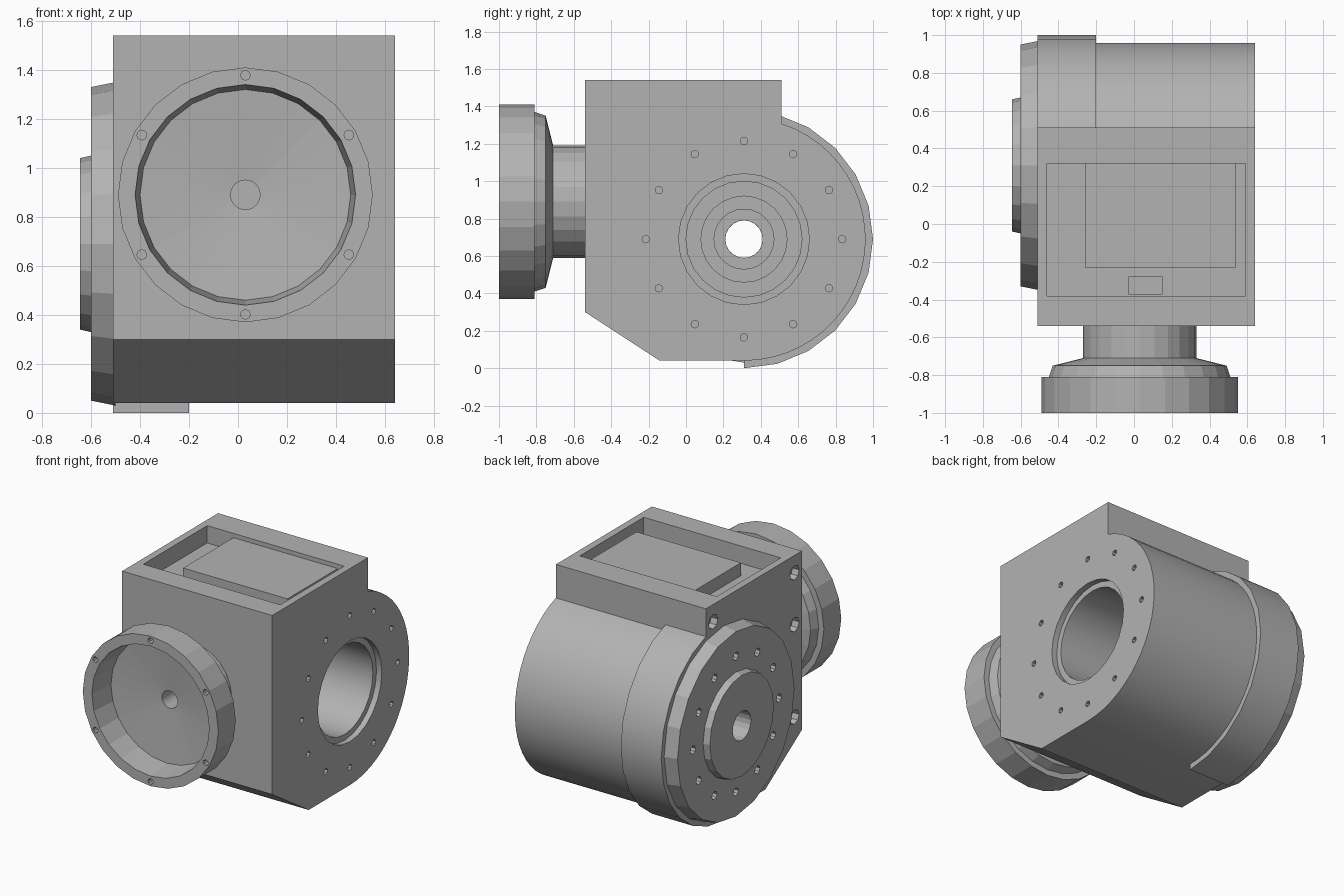
import bpy, bmesh
from math import pi, sin, cos, tau, radians

old = bpy.data.objects.get("Cube")
if old:
    bpy.data.objects.remove(old, do_unlink=True)

GREY = (0.45, 0.45, 0.45, 1)
metal = bpy.data.materials.new("machined grey")
metal.use_nodes = True
metal.diffuse_color = GREY
metal.node_tree.nodes["Principled BSDF"].inputs["Base Color"].default_value = GREY

BORE = (0.31, 0.69)     # y, z of the main cross axis
NECK = (0.03, 0.89)     # x, z of the front port axis


def finish(name, bm):
    bmesh.ops.recalc_face_normals(bm, faces=bm.faces)
    mesh = bpy.data.meshes.new(name)
    bm.to_mesh(mesh)
    bm.free()
    obj = bpy.data.objects.new(name, mesh)
    bpy.context.collection.objects.link(obj)
    mesh.materials.append(metal)
    return obj


def place(axis, centre, along, r, t):
    u, v = centre[0] + r * cos(t), centre[1] + r * sin(t)
    return (along, u, v) if axis == "x" else (u, along, v)


def add_lathe(bm, axis, centre, profile, seg, closed):
    """Spin (position, radius) points; a closed profile makes a tube, an open one is capped."""
    rings = [[bm.verts.new(place(axis, centre, a, r, tau * i / seg)) for i in range(seg)]
             for a, r in profile]
    pairs = list(zip(rings, rings[1:]))
    if closed:
        pairs.append((rings[-1], rings[0]))
    else:
        bm.faces.new(rings[0])
        bm.faces.new(rings[-1])
    for p, q in pairs:
        for i in range(seg):
            j = (i + 1) % seg
            bm.faces.new((p[i], p[j], q[j], q[i]))


def lathe(name, axis, centre, profile, seg, closed=True):
    bm = bmesh.new()
    add_lathe(bm, axis, centre, profile, seg, closed)
    return finish(name, bm)


def extrude_x(name, outline, x0, x1):
    bm = bmesh.new()
    a, b = ([bm.verts.new((x, y, z)) for y, z in outline] for x in (x0, x1))
    bm.faces.new(a)
    bm.faces.new(b)
    for i in range(len(a)):
        j = (i + 1) % len(a)
        bm.faces.new((a[i], a[j], b[j], b[i]))
    return finish(name, bm)


def box(name, x, y, z):
    return extrude_x(name, [(y[0], z[0]), (y[1], z[0]), (y[1], z[1]), (y[0], z[1])], *x)


def arc(r, start, end, steps):
    return [(BORE[0] + r * cos(t), BORE[1] + r * sin(t))
            for t in (radians(start + (end - start) * i / steps) for i in range(steps + 1))]


def hole_set(name, axis, centres, x0, x1, r):
    bm = bmesh.new()
    for c in centres:
        add_lathe(bm, axis, c, [(x0, r), (x1, r)], 8, False)
    return finish(name, bm)


def bolt_circle(centre, r, angles):
    return [(centre[0] + r * cos(radians(a)), centre[1] + r * sin(radians(a))) for a in angles]


def cut(obj, cutter):
    cutter.hide_render = True
    mod = obj.modifiers.new("cut", "BOOLEAN")
    mod.operation = "DIFFERENCE"
    mod.solver = "EXACT"
    mod.object = cutter
    bpy.context.view_layer.objects.active = obj
    bpy.ops.object.modifier_apply(modifier=mod.name)
    bpy.data.objects.remove(cutter, do_unlink=True)


def smooth(obj, degrees=30):
    bpy.ops.object.select_all(action="DESELECT")
    obj.select_set(True)
    bpy.context.view_layer.objects.active = obj
    bpy.ops.object.shade_smooth_by_angle(angle=radians(degrees))


# Housing: square block with chamfered toe and rounded back
outline = [(0.51, 1.54), (-0.54, 1.54), (-0.54, 0.30), (-0.14, 0.04)] + arc(0.65, -90, 72, 24)
housing = extrude_x("housing", outline, -0.51, 0.64)

# Stepped cross bore
cut(housing, lathe("bore_cutter", "x", BORE,
                   [(0.70, 0.35), (0.60, 0.35), (0.60, 0.31), (0.20, 0.31), (0.20, 0.23),
                    (0.05, 0.23), (0.05, 0.16), (-0.15, 0.16), (-0.15, 0.10), (-0.60, 0.10)],
                   24, closed=False))
# Top pocket with a drilled floor
cut(housing, box("pocket_cutter", (-0.46, 0.59), (-0.38, 0.32), (1.42, 1.60)))
cut(housing, box("slot_cutter", (-0.03, 0.15), (-0.37, -0.28), (1.30, 1.45)))
# Bolt circle on the bored side, corner holes on the flange side
all_round = range(0, 360, 30)
cut(housing, hole_set("bolt_cutter", "x", bolt_circle(BORE, 0.525, all_round), 0.58, 0.70, 0.02))
corners = [(-0.46, 1.42), (-0.46, 1.06), (-0.46, 0.42), (0.43, 1.42)]
cut(housing, hole_set("corner_cutter", "x", corners, -0.60, -0.46, 0.05))
smooth(housing)

# Raised pad in the pocket
box("pocket_pad", (-0.26, 0.54), (-0.23, 0.32), (1.41, 1.51))

# Half collar around the rounded back
collar = extrude_x("back_collar", arc(0.69, -90, 90, 12) + arc(0.62, 90, -90, 12), -0.51, -0.20)
smooth(collar)

# Side flange with raised hub
flange = lathe("side_flange", "x", BORE,
               [(-0.50, 0.10), (-0.50, 0.66), (-0.60, 0.64), (-0.60, 0.36),
                (-0.645, 0.35), (-0.645, 0.10)], 20)
cut(flange, hole_set("flange_bolt_cutter", "x", bolt_circle(BORE, 0.47, all_round),
                     -0.70, -0.56, 0.028))

# Front port: neck, flared shoulder and dished rim
port = lathe("front_port", "y", NECK,
             [(-0.53, 0.06), (-0.53, 0.30), (-0.71, 0.30), (-0.75, 0.46), (-0.81, 0.48),
              (-0.81, 0.52), (-1.00, 0.52), (-1.00, 0.45), (-0.82, 0.43), (-0.79, 0.06)], 24)
cut(port, hole_set("rim_bolt_cutter", "y", bolt_circle(NECK, 0.488, range(30, 360, 60)),
                   -1.05, -0.95, 0.02))
